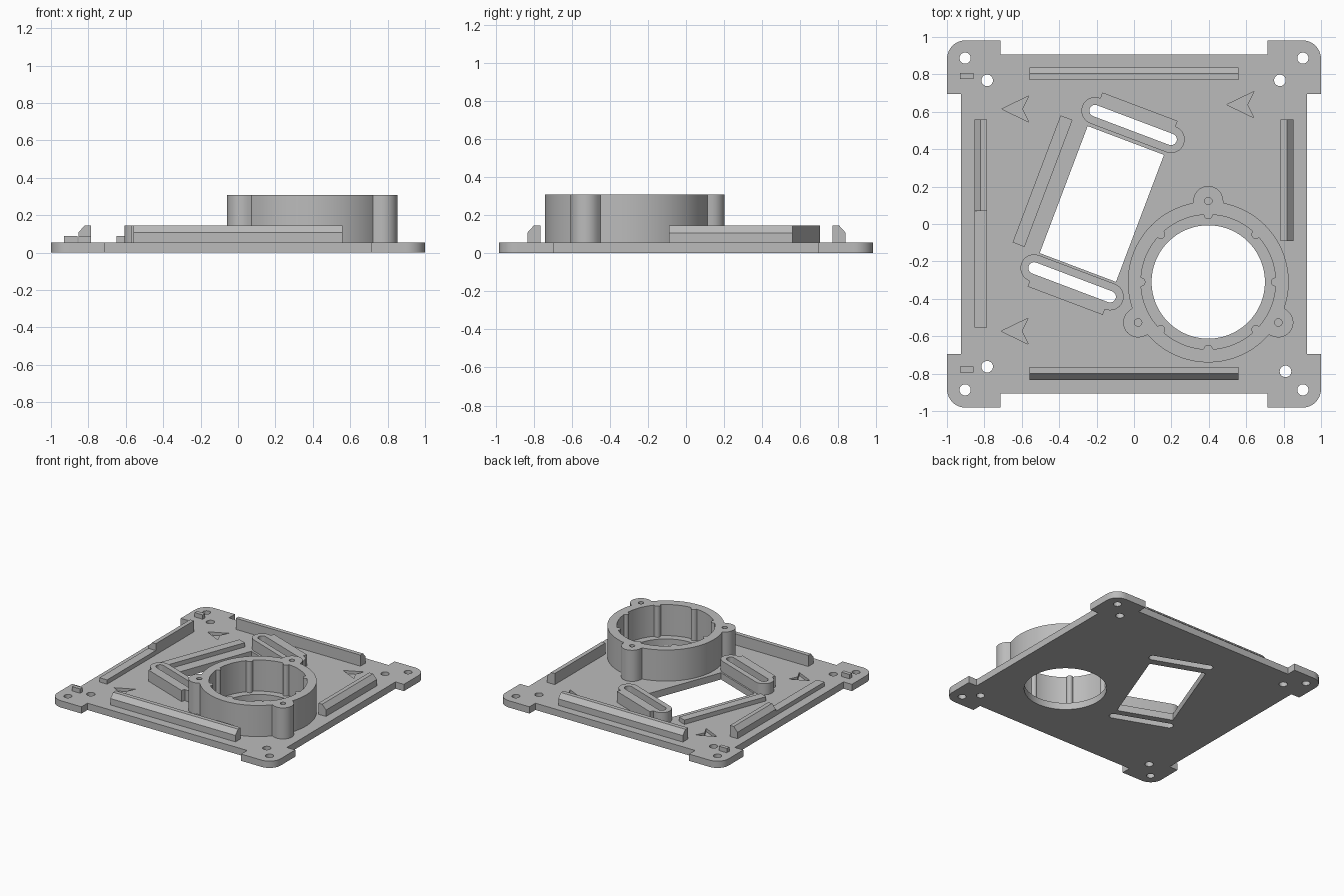
import bpy, bmesh
from math import cos, sin, pi, radians, sqrt, atan2
from mathutils import Matrix

cube = bpy.data.objects.get("Cube")
if cube:
    bpy.data.objects.remove(cube, do_unlink=True)

grey = bpy.data.materials.new("plain grey plastic")
grey.use_nodes = True
colour = (0.5, 0.5, 0.5, 1)
grey.diffuse_color = colour
grey.node_tree.nodes["Principled BSDF"].inputs["Base Color"].default_value = colour

TOP = 0.055      # plate thickness
SINK = 0.045     # parts are slightly embedded in the plate
RAIL = 0.145     # rail height
TILT = radians(-20.7)


def place(x, y, angle=0):
    return Matrix.Translation((x, y, 0)) @ Matrix.Rotation(angle, 4, "Z")


def arc(x, y, r, a0, a1, n):
    steps = [radians(a0 + (a1 - a0) * i / n) for i in range(n + 1)]
    return [(x + r * cos(t), y + r * sin(t)) for t in steps]


def circle(x, y, r, n=32):
    return arc(x, y, r, 0, 360, n)[:-1]


def rect(x0, x1, y0, y1):
    return [(x0, y0), (x1, y0), (x1, y1), (x0, y1)]


def capsule(half, r):
    return arc(-half, 0, r, 90, 270, 16) + arc(half, 0, r, -90, 90, 16)


def moved(points, x, y, angle=0):
    c, s = cos(angle), sin(angle)
    return [(x + c * u - s * v, y + s * u + c * v) for u, v in points]


def solid(name, outlines, z0, z1, matrix=None):
    """Extrude one or more separate outlines from z0 to z1."""
    bm = bmesh.new()
    for pts in outlines:
        face = bm.faces.new([bm.verts.new((x, y, z0)) for x, y in pts])
        ext = bmesh.ops.extrude_face_region(bm, geom=[face])["geom"]
        top = [v for v in ext if isinstance(v, bmesh.types.BMVert)]
        bmesh.ops.translate(bm, verts=top, vec=(0, 0, z1 - z0))
    bmesh.ops.recalc_face_normals(bm, faces=bm.faces)
    if matrix:
        bm.transform(matrix)
    mesh = bpy.data.meshes.new(name)
    bm.to_mesh(mesh)
    bm.free()
    mesh.materials.append(grey)
    obj = bpy.data.objects.new(name, mesh)
    bpy.context.collection.objects.link(obj)
    return obj


def cut(obj, outlines, z0, z1):
    cutter = solid("cutter", outlines, z0, z1)
    cutter.hide_render = True
    mod = obj.modifiers.new("cut", "BOOLEAN")
    mod.operation, mod.solver, mod.object = "DIFFERENCE", "EXACT", cutter
    bpy.context.view_layer.objects.active = obj
    bpy.ops.object.modifier_apply(modifier=mod.name)
    bpy.data.objects.remove(cutter, do_unlink=True)


def smooth(obj):
    bpy.ops.object.select_all(action="DESELECT")
    obj.select_set(True)
    bpy.context.view_layer.objects.active = obj
    bpy.ops.object.shade_smooth_by_angle(angle=radians(30))


# Base plate: one rounded corner tab, turned into four
W, H, R = 1.0, 0.982, 0.1
corner = [(W - 0.075, 0.695), (W, 0.695)] + arc(W - R, H - R, R, 0, 90, 12) \
    + [(0.715, H), (0.715, H - 0.077)]
right = [(x, -y) for x, y in reversed(corner)] + corner
outline = right + [(-x, -y) for x, y in right]
plate = solid("base_plate", [outline], 0, TOP)

# Plate openings: corner screw holes, tilted window, slots and round opening
CX, CY = 0.397, -0.31
slot_spots = [("back", -0.005, 0.529, TILT), ("front", -0.331, -0.312, TILT + pi)]
holes = [circle(sx * 0.903, sy * 0.887, 0.03) for sx in (-1, 1) for sy in (-1, 1)]
holes += [circle(x, y, 0.031) for x, y in
          ((-0.785, 0.768), (0.78, 0.768), (-0.785, -0.763), (0.81, -0.788))]
holes.append(moved(rect(-0.218, 0.218, -0.363, 0.363), -0.172, 0.107, TILT))
holes.append(circle(CX, CY, 0.303, 96))
slots = [moved(capsule(0.217, 0.031), x, y, a) for _, x, y, a in slot_spots]
cut(plate, holes + slots, -0.1, 0.2)

# Engraved direction arrows
arrow = [(-0.075, 0), (0.07, -0.07), (0.035, 0), (0.07, 0.07)]
cut(plate, [moved(arrow, x, y) for x, y in
            ((-0.632, 0.615), (0.571, 0.638), (-0.635, -0.573))], TOP - 0.025, 0.2)
smooth(plate)

# Slotted mounts at both ends of the window
mount = capsule(0.217, 0.073) + [(0.215, 0.073), (0.215, 0.105),
                                 (-0.215, 0.105), (-0.215, 0.073)]
for (side, x, y, a), slot in zip(slot_spots, slots):
    obj = solid(side + "_slot_mount", [moved(mount, x, y, a)], SINK, RAIL)
    cut(obj, [slot], -0.1, 0.3)
    smooth(obj)


# Lens ring: outline bulges out at three lugs and in at eight ribs
def ring_outline(radius, bump_dist, bump_r, count, start, sign, n=360):
    pts = []
    for i in range(n):
        t = 2 * pi * i / n
        step = 2 * pi / count
        phi = (t - start + step / 2) % step - step / 2
        r, inside = radius, bump_r ** 2 - (bump_dist * sin(phi)) ** 2
        if inside > 0:
            bump = bump_dist * cos(phi) + sign * sqrt(inside)
            r = sign * max(sign * r, sign * bump)
        pts.append((CX + r * cos(t), CY + r * sin(t)))
    return pts


ring = solid("round_holder", [ring_outline(0.43, 0.433, 0.08, 3, pi / 2, 1)], SINK, 0.307)
bore = ring_outline(0.36, 0.36, 0.024, 8, 0, -1)
cut(ring, [bore], -0.1, 0.5)
lugs = [radians(a) for a in (90, 210, 330)]
cut(ring, [circle(CX + 0.433 * cos(a), CY + 0.433 * sin(a), 0.02, 20) for a in lugs],
    TOP, 0.5)
smooth(ring)


# Edge rails: vertical inner wall, chamfered outer top edge, extruded along a side
def rail(name, length, matrix):
    profile = [(0, SINK), (0.068, SINK), (0.068, 0.107), (0.034, RAIL), (0, RAIL)]
    # Profile runs outward along local x, the length along local y
    lay = Matrix.Rotation(pi / 2, 4, "X")
    return solid(name, [profile], -length / 2, length / 2, matrix @ lay)


rail("back_rail", 1.116, place(0, 0.77, pi / 2))
rail("front_rail", 1.12, place(0, -0.765, -pi / 2))
rail("right_rail_tall", 0.49, place(-0.786, 0.315, pi))
rail("left_rail", 0.65, place(0.784, 0.235))
solid("right_rail_low", [rect(-0.854, -0.786, -0.553, 0.07)], SINK, 0.09)

# Low tilted rail beside the window
solid("tilted_rail", [rect(-0.034, 0.034, -0.363, 0.363)], SINK, 0.09,
      place(-0.489, 0.229, TILT))

# Small locating blocks
for side, y in (("back", 0.79), ("front", -0.779)):
    solid(side + "_locating_block", [rect(-0.93, -0.858, y - 0.016, y + 0.016)], SINK, 0.09)
